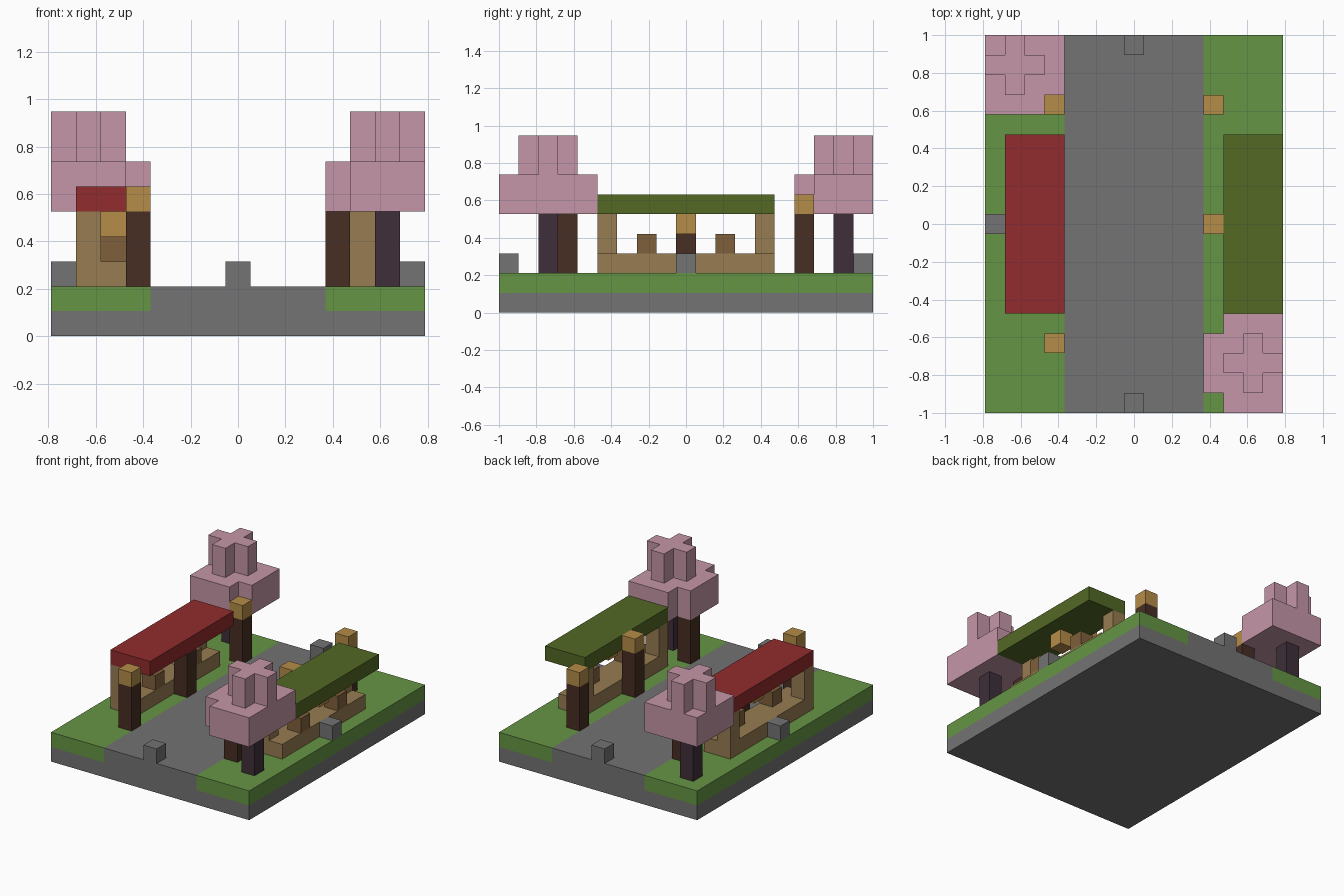
import bpy
import bmesh

cube = bpy.data.objects.get("Cube")
if cube:
    bpy.data.objects.remove(cube, do_unlink=True)

# Everything sits on a block grid: 15 wide, 19 deep, 9 high
NX, NY = 15, 19
U = 2 / NY


def material(name, rgb):
    def linear(c):
        c /= 255
        return c / 12.92 if c <= 0.04045 else ((c + 0.055) / 1.055) ** 2.4
    colour = [linear(c) for c in rgb] + [1]
    m = bpy.data.materials.new(name)
    m.use_nodes = True
    m.diffuse_color = colour
    m.node_tree.nodes["Principled BSDF"].inputs["Base Color"].default_value = colour
    return m


STONE = material("grey stone", (115, 115, 115))
GRASS = material("grass green", (101, 149, 68))
WOOD = material("light wood", (151, 124, 81))
CRATE = material("crate brown", (128, 96, 60))
POST = material("dark brown wood", (71, 46, 35))
BARK = material("dark purple bark", (62, 47, 57))
LAMP = material("lantern amber", (181, 140, 72))
RED = material("red cloth", (145, 44, 45))
OLIVE = material("olive cloth", (83, 104, 37))
PINK = material("blossom pink", (197, 150, 167))


def prism(name, mat, outline, z0, z1):
    """Extrude a plan outline (grid units) from z0 to z1."""
    bm = bmesh.new()
    verts = [bm.verts.new(((x - NX / 2) * U, (y - NY / 2) * U, z0 * U)) for x, y in outline]
    face = bm.faces.new(verts)
    top = bmesh.ops.extrude_face_region(bm, geom=[face])["geom"]
    moved = [v for v in top if isinstance(v, bmesh.types.BMVert)]
    bmesh.ops.translate(bm, verts=moved, vec=(0, 0, (z1 - z0) * U))
    bmesh.ops.recalc_face_normals(bm, faces=bm.faces)
    mesh = bpy.data.meshes.new(name)
    bm.to_mesh(mesh)
    bm.free()
    mesh.materials.append(mat)
    obj = bpy.data.objects.new(name, mesh)
    bpy.context.collection.objects.link(obj)
    return obj


def block(name, mat, x, y, z, w=1, d=1, h=1):
    return prism(name, mat, [(x, y), (x + w, y), (x + w, y + d), (x, y + d)], z, z + h)


def plus_outline(cx, cy, outer, inner):
    """Plus-shaped plan, clipped to the edge of the plot."""
    o, i = outer, inner
    pts = [(-i, -o), (i, -o), (i, -i), (o, -i), (o, i), (i, i),
           (i, o), (-i, o), (-i, i), (-o, i), (-o, -i), (-i, -i)]
    clipped = [(min(max(cx + x, 0), NX), min(max(cy + y, 0), NY)) for x, y in pts]
    return list(dict.fromkeys(clipped))


def tree(side, x, y):
    cx, cy = x + 0.5, y + 0.5
    block(side + "_tree_trunk", BARK, x, y, 2, h=3)
    prism(side + "_tree_canopy", PINK, plus_outline(cx, cy, 2.5, 1.5), 5, 7)
    prism(side + "_tree_crown", PINK, plus_outline(cx, cy, 1.5, 0.5), 7, 9)


def stall(side, x, cloth):
    block(side + "_stall_counter", WOOD, x, 5, 2, w=2, d=9)
    for end, y in (("front", 5), ("back", 13)):
        block(f"{side}_stall_{end}_post", WOOD, x, y, 3, h=2)
    for end, y in (("front", 7), ("back", 11)):
        block(f"{side}_stall_{end}_crate", CRATE, x + 1, y, 3)
    block(side + "_stall_hanging_lantern", LAMP, x + 1, 9, 4)
    block(side + "_stall_roof", cloth, x, 5, 5, w=3, d=9)


# Ground: stone slab, raised road, grass verges
block("base_slab", STONE, 0, 0, 0, w=NX, d=NY)
block("road", STONE, 4, 0, 1, w=7, d=NY)
for side, x in (("right", 0), ("left", 11)):
    block(side + "_grass_verge", GRASS, x, 0, 1, w=4, d=NY)

# Marker stones in the middle of each edge
for edge, x, y in (("front", 7, 0), ("back", 7, 18), ("right", 0, 9), ("left", 14, 9)):
    block(edge + "_marker_stone", STONE, x, y, 2)

# Lamp posts along the road; those under a roof or canopy carry no lantern
for side, x in (("right", 3), ("left", 11)):
    for spot, y in (("front", 3), ("middle", 9), ("back", 15)):
        block(f"{side}_{spot}_lamp_post", POST, x, y, 2, h=3)
        if (side, spot) not in (("right", "middle"), ("left", "front")):
            block(f"{side}_{spot}_lantern", LAMP, x, y, 5)

# Market stalls and blossom trees
stall("right", 1, RED)
stall("left", 12, OLIVE)
tree("right", 1, 17)
tree("left", 13, 2)
